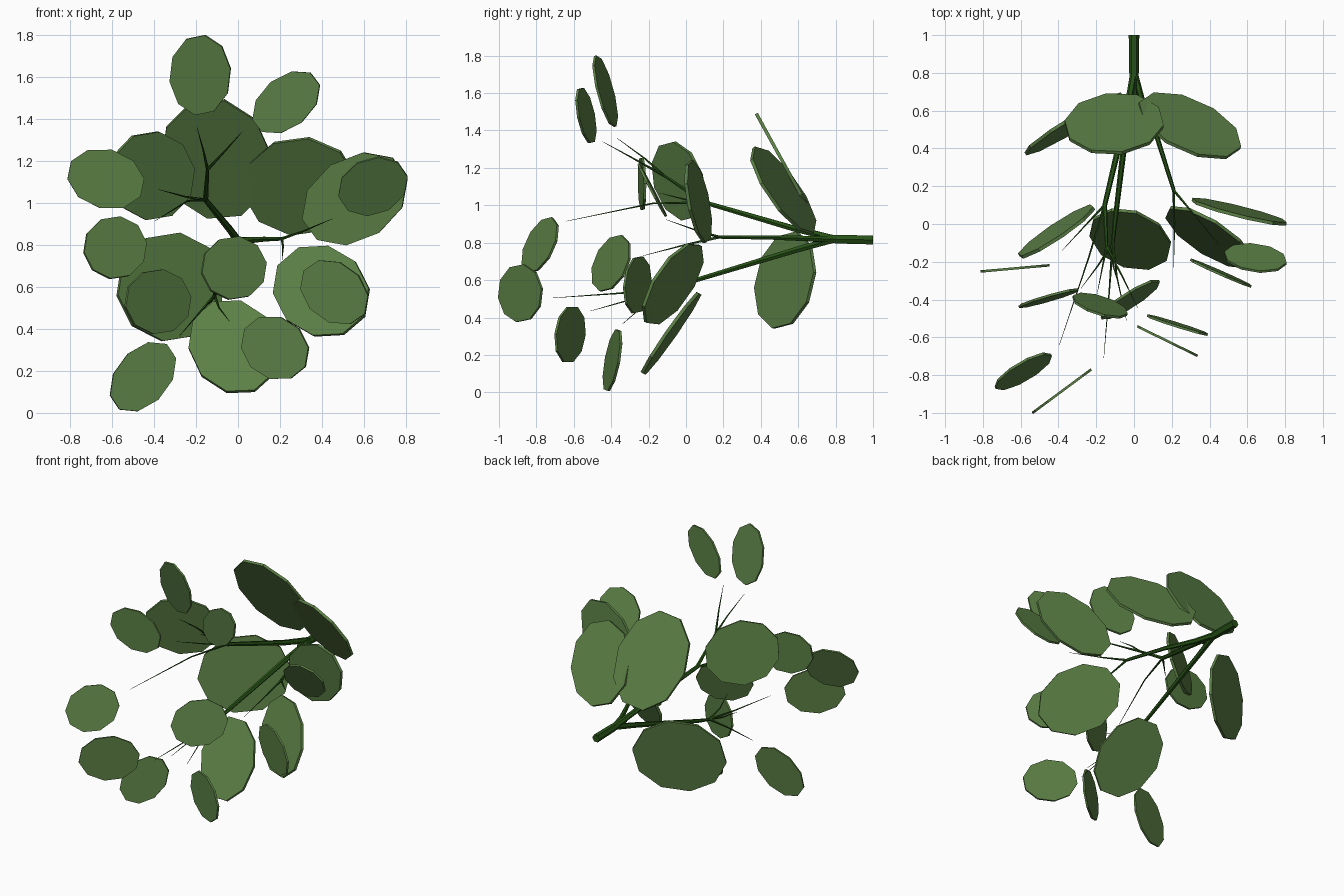
import bpy, bmesh, math
from mathutils import Vector


def material(name, rgb):
    m = bpy.data.materials.new(name)
    m.diffuse_color = (*rgb, 1)
    return m


LEAF = material("leaf green", (0.105, 0.215, 0.060))
BARK = material("dark stem green", (0.020, 0.085, 0.008))


def finish(bm, name, mat):
    bmesh.ops.recalc_face_normals(bm, faces=bm.faces)
    me = bpy.data.meshes.new(name)
    bm.to_mesh(me)
    bm.free()
    me.materials.append(mat)
    ob = bpy.data.objects.new(name, me)
    bpy.context.collection.objects.link(ob)
    return ob


def leaf(name, centre, ex, ez, lean, sx, sz, thick, sides=10):
    """Flat ten-sided oval: half width, half height, skew, and slopes of y along x and z."""
    bm = bmesh.new()
    n = Vector((sx, -1, sz)).normalized() * thick / 2
    c, phi = Vector(centre), math.asin(lean)
    rings = []
    for s in (1, -1):
        ring = []
        for i in range(sides):
            t = math.tau * (i + 0.25) / sides
            x = 1.012 * ex * math.cos(t)
            z = 1.012 * ez * math.sin(t + phi)
            ring.append(bm.verts.new(c + Vector((x, sx * x + sz * z, z)) + n * s))
        rings.append(ring)
        bm.faces.new(ring)
    for i in range(sides):
        j = (i + 1) % sides
        bm.faces.new((rings[0][i], rings[0][j], rings[1][j], rings[1][i]))
    return finish(bm, name, LEAF)


def stem(name, path, sides=6):
    """Tapered tube through points (x, y, z, radius)."""
    bm = bmesh.new()
    pts = [Vector(p[:3]) for p in path]
    rings = []
    for k, p in enumerate(pts):
        d = (pts[min(k + 1, len(pts) - 1)] - pts[max(k - 1, 0)]).normalized()
        u = d.cross(Vector((0, 0, 1)))
        u = u.normalized() if u.length > 0.01 else Vector((1, 0, 0))
        v = d.cross(u)
        r = path[k][3]
        rings.append([bm.verts.new(p + r * (u * math.cos(a) + v * math.sin(a)))
                      for a in (math.tau * i / sides for i in range(sides))])
    for a, b in zip(rings, rings[1:]):
        for i in range(sides):
            j = (i + 1) % sides
            bm.faces.new((a[i], a[j], b[j], b[i]))
    bm.faces.new(rings[0])
    bm.faces.new(rings[-1])
    return finish(bm, name, BARK)


# Large leaves nearer the base: centre, half width, half height, skew, slopes
large = [
    ((-0.105, 0.53, 1.21), 0.262, 0.285, -0.08, 0.0, -0.55),
    ((0.295, 0.52, 1.08), 0.270, 0.230, 0.0, -0.35, -0.62),
    ((-0.41, -0.04, 1.13), 0.200, 0.210, 0.0, 0.65, -0.20),
    ((0.557, 0.065, 1.02), 0.250, 0.220, 0.28, -0.22, -0.11),
    ((-0.32, 0.53, 0.60), 0.255, 0.258, 0.0, 0.60, 0.15),
    ((0.397, -0.07, 0.58), 0.228, 0.218, -0.10, -0.50, 0.46),
    ((-0.02, -0.08, 0.315), 0.215, 0.222, -0.12, -0.12, 0.68),
]
# Small leaves at the twig ends
small = [
    ((-0.18, -0.432, 1.61), 0.145, 0.190, 0.0, -0.28, -0.25),
    ((0.23, -0.535, 1.48), 0.160, 0.150, 0.40, -0.29, -0.06),
    ((-0.63, -0.235, 1.115), 0.183, 0.144, -0.15, 0.09, 0.0),
    ((0.643, -0.18, 1.08), 0.165, 0.138, 0.18, -0.03, -0.52),
    ((-0.586, -0.78, 0.787), 0.149, 0.148, 0.0, 0.53, 0.36),
    ((-0.02, -0.40, 0.69), 0.154, 0.150, 0.0, 0.60, 0.29),
    ((-0.382, -0.885, 0.53), 0.156, 0.154, 0.0, 0.74, 0.0),
    ((0.46, -0.26, 0.575), 0.161, 0.154, -0.25, -0.45, -0.05),
    ((0.177, -0.62, 0.31), 0.160, 0.153, -0.15, -0.49, 0.0),
    ((-0.453, -0.393, 0.172), 0.157, 0.167, 0.38, 0.25, 0.085),
]
for i, p in enumerate(large):
    leaf(f"large_leaf_{i + 1}", *p, thick=0.018)
for i, p in enumerate(small):
    leaf(f"small_leaf_{i + 1}", *p, thick=0.013)

# Main stem and the three branches
stem("main_stem", [(0, 1.0, 0.815, 0.028), (0, 0.82, 0.818, 0.026), (0, 0.68, 0.822, 0.020)])
stem("upper_branch", [(0, 0.80, 0.82, 0.020), (-0.04, 0.58, 0.875, 0.018),
                      (-0.155, 0.10, 1.015, 0.013), (-0.145, -0.12, 1.16, 0.008)])
stem("right_branch", [(0, 0.80, 0.82, 0.020), (0.04, 0.66, 0.822, 0.017),
                      (0.125, 0.45, 0.828, 0.013), (0.21, 0.18, 0.83, 0.010)])
stem("lower_branch", [(0, 0.80, 0.82, 0.020), (-0.03, 0.60, 0.765, 0.018),
                      (-0.10, 0.02, 0.59, 0.013), (-0.115, -0.13, 0.55, 0.008)])

# Twigs: fork point, bend, tip
A, A2, B, C = (-0.155, 0.10, 1.015), (-0.145, -0.12, 1.16), (0.21, 0.18, 0.83), (-0.112, -0.10, 0.56)
twigs = [
    (A2, (-0.165, -0.22, 1.25), (-0.195, -0.37, 1.36)),
    (A2, (-0.06, -0.28, 1.25), (0.02, -0.445, 1.34)),
    (A, (-0.25, 0.0, 1.03), (-0.38, -0.14, 1.065)),
    (A, (-0.24, -0.18, 1.01), (-0.395, -0.64, 0.915)),
    (B, (0.31, 0.06, 0.865), (0.45, -0.11, 0.925)),
    (B, (0.215, 0.0, 0.79), (0.21, -0.23, 0.73)),
    (C, (-0.13, -0.35, 0.53), (-0.16, -0.71, 0.505)),
    (C, (-0.09, -0.28, 0.50), (-0.04, -0.51, 0.435)),
    (C, (-0.19, -0.22, 0.47), (-0.28, -0.34, 0.365)),
    (C, (-0.11, -0.22, 0.59), (-0.07, -0.36, 0.63)),
]
for i, (a, b, c) in enumerate(twigs):
    stem(f"twig_{i + 1}", [(*a, 0.008), (*b, 0.0045), (*c, 0.001)], 5)
